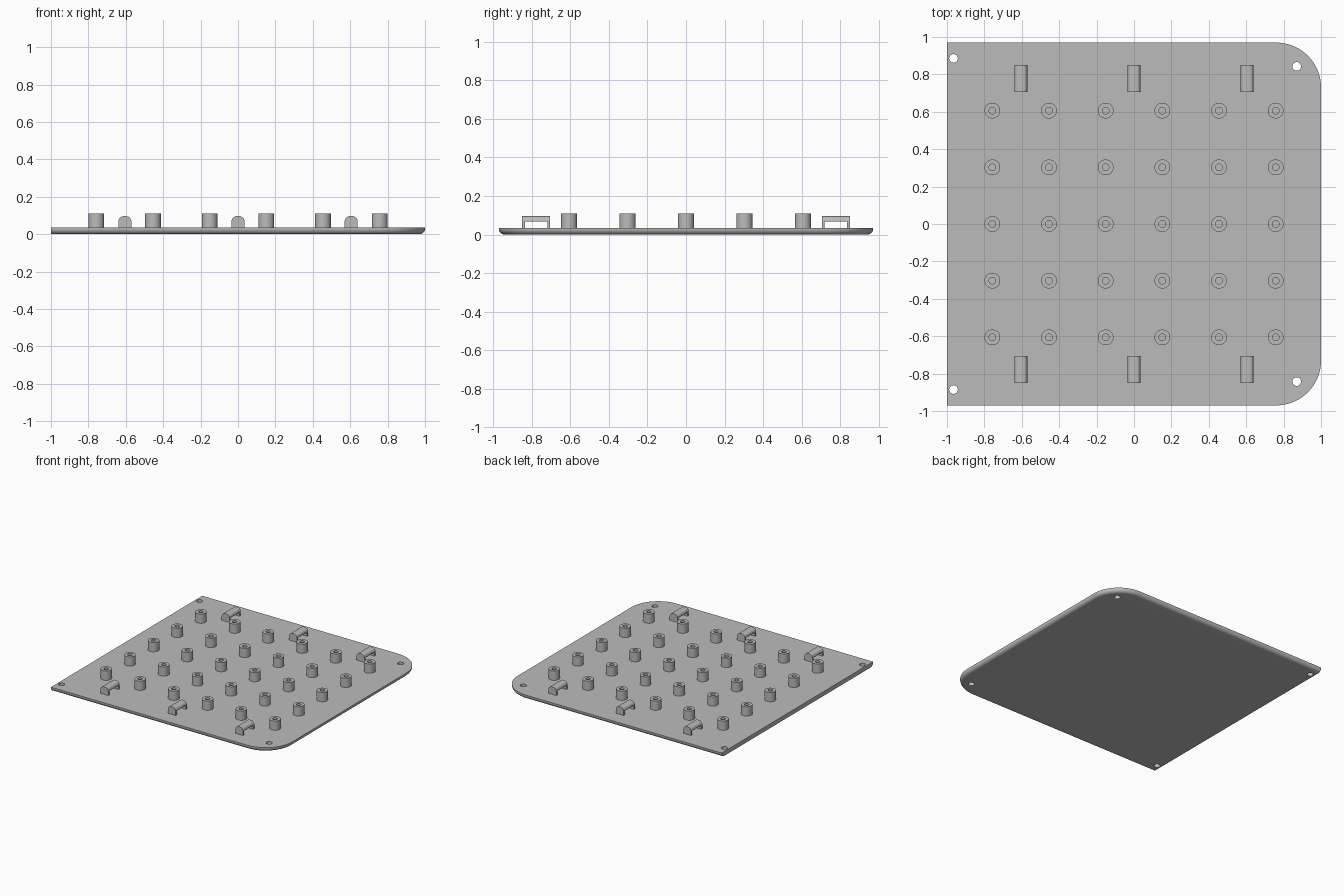
import bpy, bmesh
from math import sin, cos, pi, radians

cube = bpy.data.objects.get("Cube")
if cube:
    bpy.data.objects.remove(cube, do_unlink=True)

HALF_X, HALF_Y, PLATE_TOP = 1.0, 0.97, 0.035
CORNER, FILLET = 0.24, 0.03

grey = bpy.data.materials.new("grey plastic")
grey.use_nodes = True
colour = (0.5, 0.5, 0.5, 1)
grey.diffuse_color = colour
grey.node_tree.nodes["Principled BSDF"].inputs["Base Color"].default_value = colour


def finish(name, bm, location=(0, 0, 0)):
    bmesh.ops.recalc_face_normals(bm, faces=bm.faces)
    mesh = bpy.data.meshes.new(name)
    bm.to_mesh(mesh)
    bm.free()
    mesh.materials.append(grey)
    obj = bpy.data.objects.new(name, mesh)
    obj.location = location
    bpy.context.collection.objects.link(obj)
    return obj


def smooth(obj):
    bpy.ops.object.select_all(action='DESELECT')
    obj.select_set(True)
    bpy.context.view_layer.objects.active = obj
    bpy.ops.object.shade_smooth_by_angle(angle=radians(35))


def loft(bm, rings, closed=False):
    """Skin equal-length rings; cap the ends, or join last to first."""
    loops = [[bm.verts.new(p) for p in ring] for ring in rings]
    pairs = list(zip(loops, loops[1:]))
    if closed:
        pairs.append((loops[-1], loops[0]))
    else:
        bm.faces.new(loops[0])
        bm.faces.new(loops[-1])
    n = len(loops[0])
    for a, b in pairs:
        for i in range(n):
            j = (i + 1) % n
            bm.faces.new((a[i], a[j], b[j], b[i]))


def circle(radius, z, n=32):
    return [(radius * cos(2 * pi * i / n), radius * sin(2 * pi * i / n), z)
            for i in range(n)]


# Plate: two rounded corners, lower edge rounded on all sides but the left-hand straight one
def outline(inset, z, steps=16):
    r, cx, cy = CORNER - inset, HALF_X - CORNER, HALF_Y - CORNER
    arc = [(cx + r * sin(pi / 2 * i / steps), cy + r * cos(pi / 2 * i / steps))
           for i in range(steps + 1)]
    half = [(-HALF_X, HALF_Y - inset)] + arc
    return [(x, y, z) for x, y in half] + [(x, -y, z) for x, y in reversed(half)]


angles = [pi / 2 * i / 8 for i in range(9)]
bm = bmesh.new()
loft(bm, [outline(FILLET * (1 - sin(a)), FILLET * (1 - cos(a))) for a in angles]
     + [outline(0, PLATE_TOP)])
plate = finish("base_plate", bm)

# Corner screw holes
bm = bmesh.new()
for x, y in ((-0.965, 0.885), (0.87, 0.843)):
    for side in (1, -1):
        loft(bm, [[(px + x, py + y * side, pz) for px, py, pz in circle(0.023, z)]
                  for z in (-0.1, 0.1)])
cutter = finish("hole_cutter", bm)
cutter.hide_render = True
cut = plate.modifiers.new("screw holes", 'BOOLEAN')
cut.object = cutter
cut.solver = 'EXACT'
bpy.context.view_layer.objects.active = plate
bpy.ops.object.modifier_apply(modifier=cut.name)
bpy.data.objects.remove(cutter, do_unlink=True)
smooth(plate)

# Grid of hollow bosses
for row in range(5):
    for col in range(6):
        bm = bmesh.new()
        loft(bm, [circle(0.042, 0), circle(0.042, 0.075),
                  circle(0.018, 0.075), circle(0.018, 0)], closed=True)
        x, y = (col - 2.5) * 0.303, (row - 2) * 0.303
        smooth(finish(f"boss_{row + 1}_{col + 1}", bm, (x, y, PLATE_TOP)))


# Cable loops: a rounded-top bar on two thin legs
def loop_section(y, bottom, top=0.062, w=0.035, r=0.03, steps=8):
    arc = [(w - r + r * cos(pi / 2 * i / steps), top - r + r * sin(pi / 2 * i / steps))
           for i in range(steps + 1)]
    half = [(w, bottom)] + arc
    return [(x, y, z) for x, z in half] + [(-x, y, z) for x, z in reversed(half)]


LENGTH, LEG, GAP_TOP = 0.072, 0.014, 0.037
for side, label in ((-1, "front"), (1, "back")):
    for i in range(3):
        bm = bmesh.new()
        inner = LENGTH - LEG
        loft(bm, [loop_section(y, b) for y, b in
                  ((-LENGTH, 0), (-inner, 0), (-inner, GAP_TOP),
                   (inner, GAP_TOP), (inner, 0), (LENGTH, 0))])
        smooth(finish(f"{label}_cable_loop_{i + 1}", bm,
                      ((i - 1) * 0.605, side * 0.777, PLATE_TOP)))
